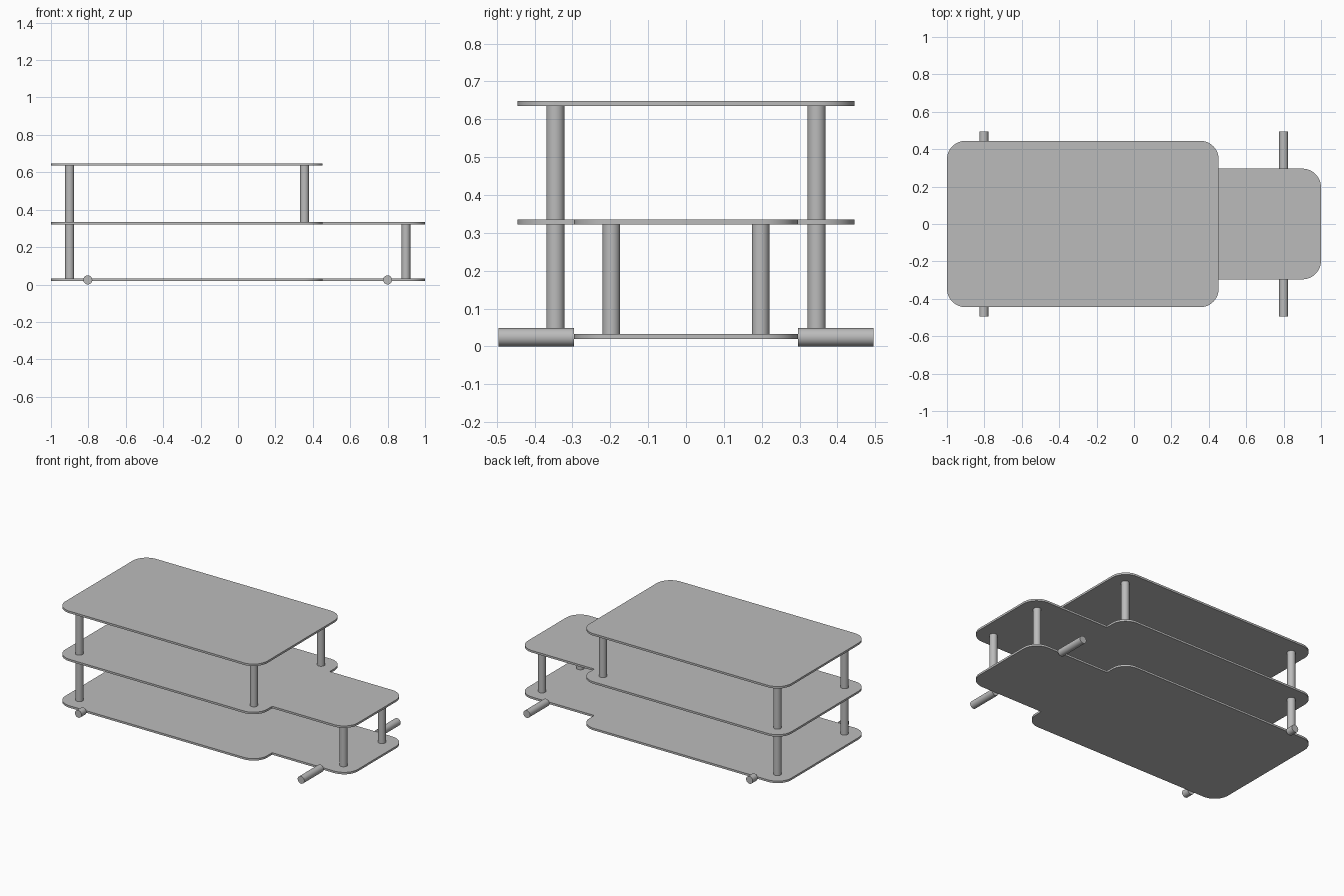
import bpy, bmesh, math
from mathutils import Vector

cube = bpy.data.objects.get("Cube")
if cube:
    bpy.data.objects.remove(cube, do_unlink=True)

grey = bpy.data.materials.new("plain grey")
grey.use_nodes = True
grey.diffuse_color = (0.5, 0.5, 0.5, 1)
grey.node_tree.nodes["Principled BSDF"].inputs["Base Color"].default_value = (0.5, 0.5, 0.5, 1)

THICK = 0.013
BACK, STEP, FRONT = -1.0, 0.453, 1.0
WIDE, NARROW, CORNER = 0.445, 0.296, 0.1
LOW, MID, TOP = 0.02, 0.322, 0.635


def smooth(obj):
    obj.data.materials.append(grey)
    bpy.ops.object.select_all(action='DESELECT')
    obj.select_set(True)
    bpy.context.view_layer.objects.active = obj
    bpy.ops.object.shade_smooth_by_angle(angle=math.radians(30))


def arc(cx, cy, start):
    """Quarter-circle corner, counter-clockwise from the start angle."""
    angles = [math.radians(start + 90 * i / 12) for i in range(13)]
    return [(cx + CORNER * math.cos(a), cy + CORNER * math.sin(a)) for a in angles]


def plate(name, z, nose):
    # Upper half of the outline, then its mirror image
    half = []
    if nose:
        half += arc(FRONT - CORNER, NARROW - CORNER, 0) + [(STEP, NARROW)]
    half += arc(STEP - CORNER, WIDE - CORNER, 0)
    half += arc(BACK + CORNER, WIDE - CORNER, 90)
    outline = half + [(x, -y) for x, y in reversed(half)]
    bm = bmesh.new()
    face = bm.faces.new([bm.verts.new((x, y, z)) for x, y in outline])
    top = bmesh.ops.extrude_face_region(bm, geom=[face])["geom"]
    bmesh.ops.translate(bm, vec=(0, 0, THICK),
                        verts=[v for v in top if isinstance(v, bmesh.types.BMVert)])
    bmesh.ops.recalc_face_normals(bm, faces=bm.faces)
    mesh = bpy.data.meshes.new(name)
    bm.to_mesh(mesh)
    bm.free()
    obj = bpy.data.objects.new(name, mesh)
    bpy.context.collection.objects.link(obj)
    smooth(obj)


def rod(name, start, end, radius=0.024):
    start, end = Vector(start), Vector(end)
    axis = end - start
    bpy.ops.mesh.primitive_cylinder_add(
        vertices=32, radius=radius, depth=axis.length, location=(start + end) / 2,
        rotation=axis.to_track_quat('Z', 'Y').to_euler())
    obj = bpy.context.object
    obj.name = name
    smooth(obj)


# Three decks
plate("lower_deck", LOW, True)
plate("middle_deck", MID, True)
plate("upper_deck", TOP, False)

# Posts and axle stubs on both sides
for side, s in (("left", 1), ("right", -1)):
    rod(f"lower_rear_post_{side}", (-0.9, s * 0.345, LOW + THICK), (-0.9, s * 0.345, MID))
    rod(f"upper_rear_post_{side}", (-0.9, s * 0.345, MID + THICK), (-0.9, s * 0.345, TOP))
    rod(f"upper_front_post_{side}", (0.356, s * 0.345, MID + THICK), (0.356, s * 0.345, TOP))
    rod(f"lower_front_post_{side}", (0.898, s * 0.197, LOW + THICK), (0.898, s * 0.197, MID), 0.023)
    rod(f"front_axle_{side}", (0.8, s * NARROW, 0.0245), (0.8, s * 0.495, 0.0245))
    rod(f"rear_axle_{side}", (-0.803, s * WIDE, 0.0245), (-0.803, s * 0.495, 0.0245))
